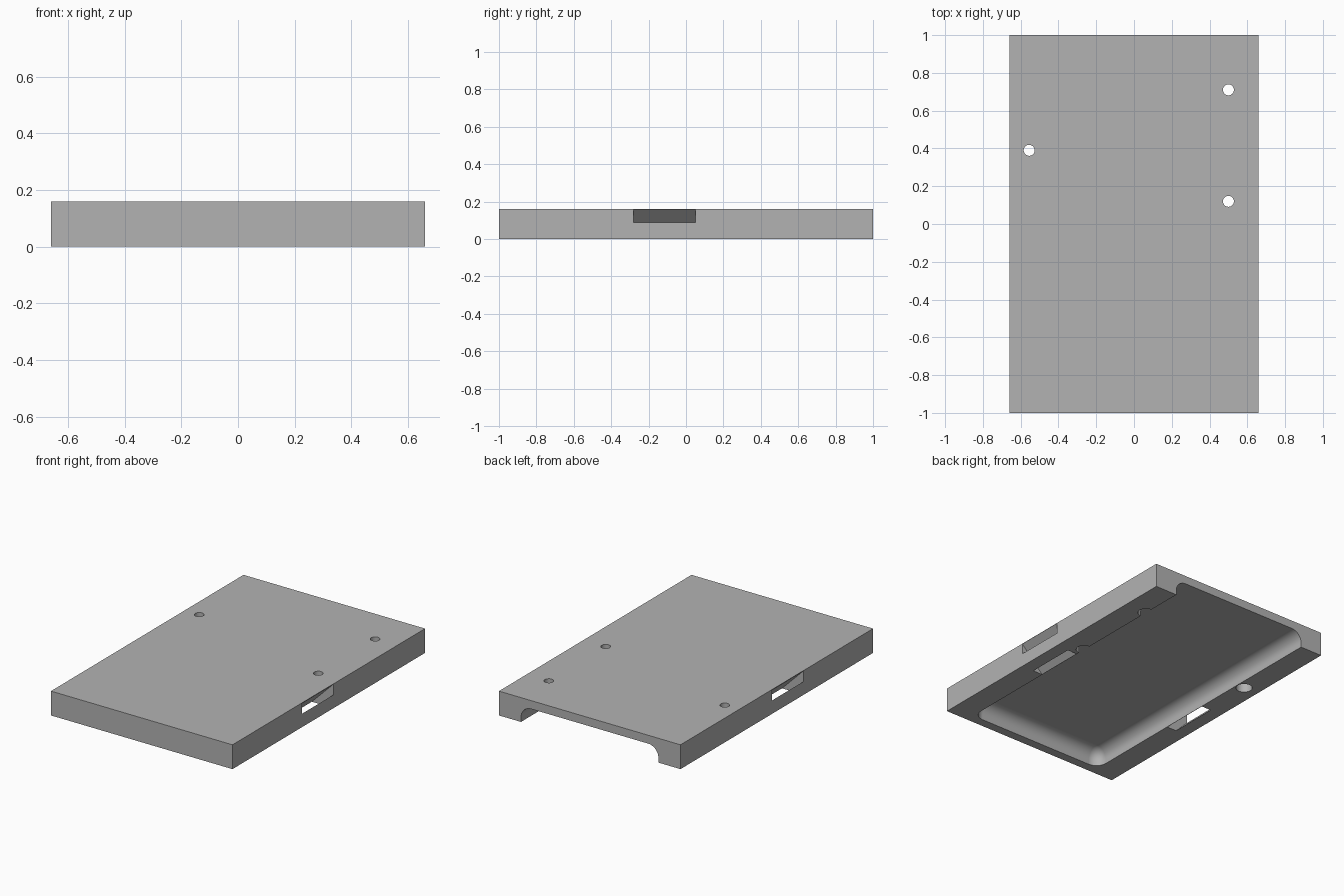
import bpy
import bmesh
import math
from mathutils import Matrix

old = bpy.data.objects.get("Cube")
if old:
    bpy.data.objects.remove(old, do_unlink=True)

HALF_X, HALF_Y, HEIGHT = 0.66, 1.0, 0.16
CAVITY_X, CAVITY_FRONT, CEILING, FILLET = 0.5, -0.94, 0.105, 0.075

grey = bpy.data.materials.new("plain_grey")
grey.use_nodes = True
colour = (0.45, 0.45, 0.45, 1)
grey.diffuse_color = colour
grey.node_tree.nodes["Principled BSDF"].inputs["Base Color"].default_value = colour


def make_object(name, bm):
    bmesh.ops.recalc_face_normals(bm, faces=bm.faces)
    mesh = bpy.data.meshes.new(name)
    bm.to_mesh(mesh)
    bm.free()
    mesh.materials.append(grey)
    obj = bpy.data.objects.new(name, mesh)
    bpy.context.collection.objects.link(obj)
    return obj


def box(low, high):
    bm = bmesh.new()
    bmesh.ops.create_cube(bm, size=1)
    for v in bm.verts:
        v.co = [high[i] if v.co[i] > 0 else low[i] for i in range(3)]
    return bm


def cylinder(name, x, y, radius, low, high):
    bm = bmesh.new()
    bmesh.ops.create_cone(bm, cap_ends=True, segments=32, radius1=radius, radius2=radius,
                          depth=high - low,
                          matrix=Matrix.Translation((x, y, (low + high) / 2)))
    return make_object(name, bm)


def prism(name, profile, y0, y1):
    # Extrude an x-z profile along y
    bm = bmesh.new()
    face = bm.faces.new([bm.verts.new((x, y0, z)) for x, z in profile])
    grown = bmesh.ops.extrude_face_region(bm, geom=[face])["geom"]
    bmesh.ops.translate(bm, vec=(0, y1 - y0, 0),
                        verts=[g for g in grown if isinstance(g, bmesh.types.BMVert)])
    return make_object(name, bm)


# Main slab
cover = make_object("cover_plate", box((-HALF_X, -HALF_Y, 0), (HALF_X, HALF_Y, HEIGHT)))
cutters = []

# Underside cavity: open at the back, rounded at the ceiling and front corners
bm = box((-CAVITY_X, CAVITY_FRONT, -0.2), (CAVITY_X, HALF_Y + 0.2, CEILING))
rounded = []
for e in bm.edges:
    mid = (e.verts[0].co + e.verts[1].co) / 2
    if mid.y < HALF_Y and mid.z > -0.15:
        rounded.append(e)
bmesh.ops.bevel(bm, geom=rounded, offset=FILLET, segments=12, profile=0.5, affect='EDGES')
cutters.append(make_object("cavity_cutter", bm))

# Diagonal strap slots running from the underside out through each side
for side in (-1, 1):
    profile = [(side * x, z) for x, z in
               ((0.402, -0.1), (0.472, -0.1), (0.772, 0.2), (0.702, 0.2))]
    cutters.append(prism("slot_cutter", profile, -0.28, 0.05))

# Screw holes with wider recesses below
for x, y in ((0.5, 0.71), (0.5, 0.12), (-0.555, 0.39)):
    cutters.append(cylinder("hole_cutter", x, y, 0.029, -0.1, 0.3))
    cutters.append(cylinder("recess_cutter", x, y, 0.05, -0.1, 0.1))

bpy.context.view_layer.objects.active = cover
for cutter in cutters:
    cutter.hide_render = True
    mod = cover.modifiers.new("cut", 'BOOLEAN')
    mod.operation = 'DIFFERENCE'
    mod.solver = 'EXACT'
    mod.object = cutter
    bpy.ops.object.modifier_apply(modifier=mod.name)
for cutter in cutters:
    bpy.data.objects.remove(cutter, do_unlink=True)

# Smooth fillets, crisp edges
bpy.ops.object.select_all(action='DESELECT')
cover.select_set(True)
bpy.ops.object.shade_smooth_by_angle(angle=math.radians(30))
weighted = cover.modifiers.new("weighted_normals", 'WEIGHTED_NORMAL')
weighted.keep_sharp = True
